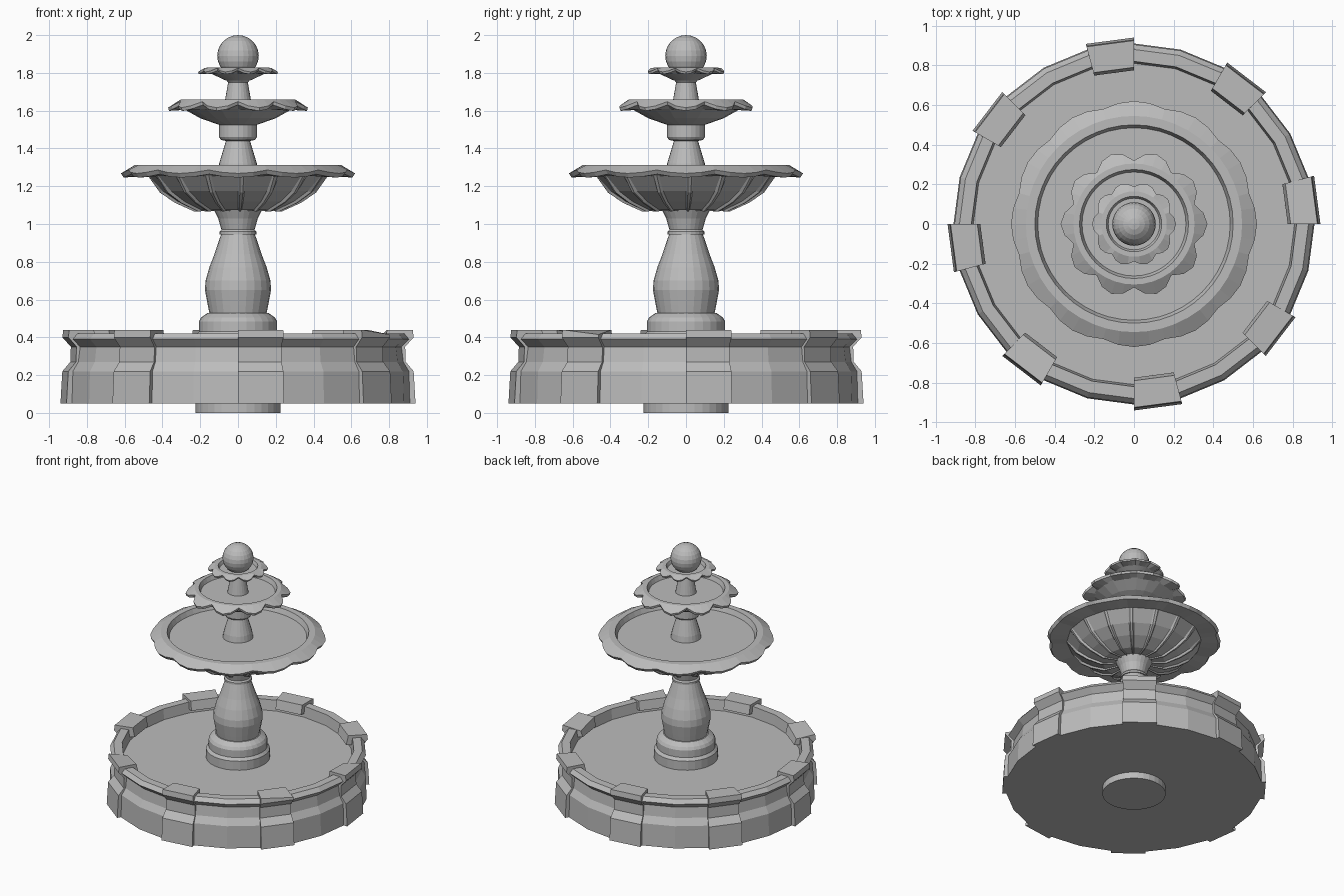
import bpy
import bmesh
from math import sin, cos, pi, radians, tau

cube = bpy.data.objects.get("Cube")
if cube:
    bpy.data.objects.remove(cube, do_unlink=True)

stone = bpy.data.materials.new("grey stone")
stone.use_nodes = True
GREY = (0.5, 0.5, 0.5, 1)
stone.diffuse_color = GREY
stone.node_tree.nodes["Principled BSDF"].inputs["Base Color"].default_value = GREY


def finish(name, bm):
    bmesh.ops.recalc_face_normals(bm, faces=bm.faces)
    mesh = bpy.data.meshes.new(name)
    bm.to_mesh(mesh)
    bm.free()
    mesh.materials.append(stone)
    obj = bpy.data.objects.new(name, mesh)
    bpy.context.collection.objects.link(obj)
    return obj


def lathe(name, profile, angles, shape=None):
    """Spin (radius, height) points; shape(row, angle) adds a radius and height offset."""
    bm = bmesh.new()
    rings = []
    for row, (r, z) in enumerate(profile):
        if r == 0:
            rings.append([bm.verts.new((0, 0, z))] * len(angles))
            continue
        ring = []
        for a in angles:
            dr, dz = shape(row, a) if shape else (0, 0)
            ring.append(bm.verts.new(((r + dr) * cos(a), (r + dr) * sin(a), z + dz)))
        rings.append(ring)
    for low, high in zip(rings, rings[1:]):
        for i in range(len(angles)):
            j = (i + 1) % len(angles)
            corners = dict.fromkeys((low[i], low[j], high[j], high[i]))
            if len(corners) > 2:
                bm.faces.new(corners)
    return finish(name, bm)


def even(n):
    return [tau * i / n for i in range(n)]


def scallop(rows, lobes, dr, dz):
    """Wavy edge on the chosen profile rows."""
    def shape(row, a):
        w = abs(cos(a * lobes / 2)) * 2 - 1
        return (dr * w, -dz * w) if row in rows else (0, 0)
    return shape


# Foot and round basin
lathe("foot", [(0, 0), (0.225, 0), (0.225, 0.06), (0, 0.06)], even(32))
lathe("basin", [(0, 0.05), (0.91, 0.05), (0.905, 0.22), (0.875, 0.27), (0.865, 0.35),
                (0.905, 0.39), (0.88, 0.42), (0.82, 0.42), (0.81, 0.34), (0, 0.34)], even(24))

# Eight blocks clasping the basin wall, a few with a broken top corner
BLOCK = [(0.85, 0.05), (0.94, 0.05), (0.93, 0.22), (0.888, 0.27), (0.885, 0.35),
         (0.93, 0.4), (0.925, 0.44), (0.79, 0.44), (0.775, 0.37), (0.85, 0.36)]
BROKEN = {0: (1, 7), 5: (0, 7), 7: (1, 6)}
for k in range(8):
    bm = bmesh.new()
    sides = []
    for a in (radians(45 * k), radians(45 * k + 15)):
        sides.append([bm.verts.new((r * cos(a), r * sin(a), z)) for r, z in BLOCK])
    bm.faces.new(sides[0])
    bm.faces.new(sides[1])
    for i in range(len(BLOCK)):
        j = (i + 1) % len(BLOCK)
        bm.faces.new((sides[0][i], sides[0][j], sides[1][j], sides[1][i]))
    if k in BROKEN:
        side, point = BROKEN[k]
        sides[side][point].co.z -= 0.025
    finish(f"basin_block_{k + 1}", bm)

# Pedestal with a vase-shaped body
lathe("pedestal_base", [(0, 0.33), (0.225, 0.33), (0.225, 0.41), (0.207, 0.43), (0.207, 0.485),
                        (0.195, 0.505), (0.16, 0.53), (0, 0.53)], even(28))
lathe("pedestal_vase", [(0, 0.52), (0.15, 0.52), (0.16, 0.57), (0.175, 0.65), (0.172, 0.7),
                        (0.152, 0.77), (0.125, 0.84), (0.105, 0.9), (0.088, 0.95), (0, 0.95)], even(24))
lathe("pedestal_collar", [(0, 0.945), (0.098, 0.945), (0.098, 0.96), (0.088, 0.97),
                          (0.105, 1.03), (0.135, 1.09), (0, 1.09)], even(24))

# Large bowl: ribbed underside and a gently wavy lip
FLUTES = 16
rib_angles = [tau * (i + f) / FLUTES for i in range(FLUTES) for f in (0, 0.06, 0.16, 0.22)]


def ribs(row, a):
    part = (a * FLUTES / tau + 0.001) % 1
    raised = 0.03 < part < 0.2
    return (0.014, -0.008) if raised and row in (1, 2, 3, 4) else (0, 0)


lathe("large_bowl_body", [(0, 1.08), (0.12, 1.078), (0.22, 1.075), (0.32, 1.12), (0.4, 1.175),
                          (0.48, 1.26), (0, 1.26)], rib_angles, ribs)
lathe("large_bowl_lip", [(0, 1.25), (0.47, 1.255), (0.595, 1.255), (0.61, 1.277), (0.545, 1.313),
                         (0.5, 1.313), (0.485, 1.275), (0, 1.275)],
      even(48), scallop((2, 3), 12, 0.01, 0.009))

# Column, middle bowl and its scalloped lip
lathe("lower_column", [(0, 1.27), (0.108, 1.27), (0.1, 1.32), (0.064, 1.44), (0.09, 1.445),
                       (0.1, 1.46), (0.1, 1.54), (0, 1.54)], even(24))
lathe("middle_bowl_body", [(0, 1.525), (0.1, 1.525), (0.2, 1.56), (0.29, 1.61), (0, 1.61)], even(20))
lathe("middle_bowl_lip", [(0, 1.6), (0.27, 1.605), (0.34, 1.615), (0.345, 1.632), (0.305, 1.658),
                          (0.275, 1.658), (0.262, 1.625), (0, 1.625)],
      even(40), scallop((2, 3), 10, 0.025, 0.016))

# Upper column, small bowl and ball
lathe("upper_column", [(0, 1.62), (0.075, 1.62), (0.068, 1.66), (0.052, 1.75), (0.07, 1.77),
                       (0, 1.77)], even(24))
lathe("small_bowl", [(0, 1.76), (0.065, 1.76), (0.14, 1.795), (0.195, 1.803), (0.2, 1.815),
                     (0.165, 1.828), (0.14, 1.828), (0.13, 1.805), (0, 1.805)],
      even(40), scallop((3, 4), 10, 0.012, 0.01))
BALL = 12
lathe("top_ball", [(0 if i in (0, BALL) else 0.11 * sin(pi * i / BALL), 1.89 - 0.11 * cos(pi * i / BALL))
                   for i in range(BALL + 1)], even(24))
